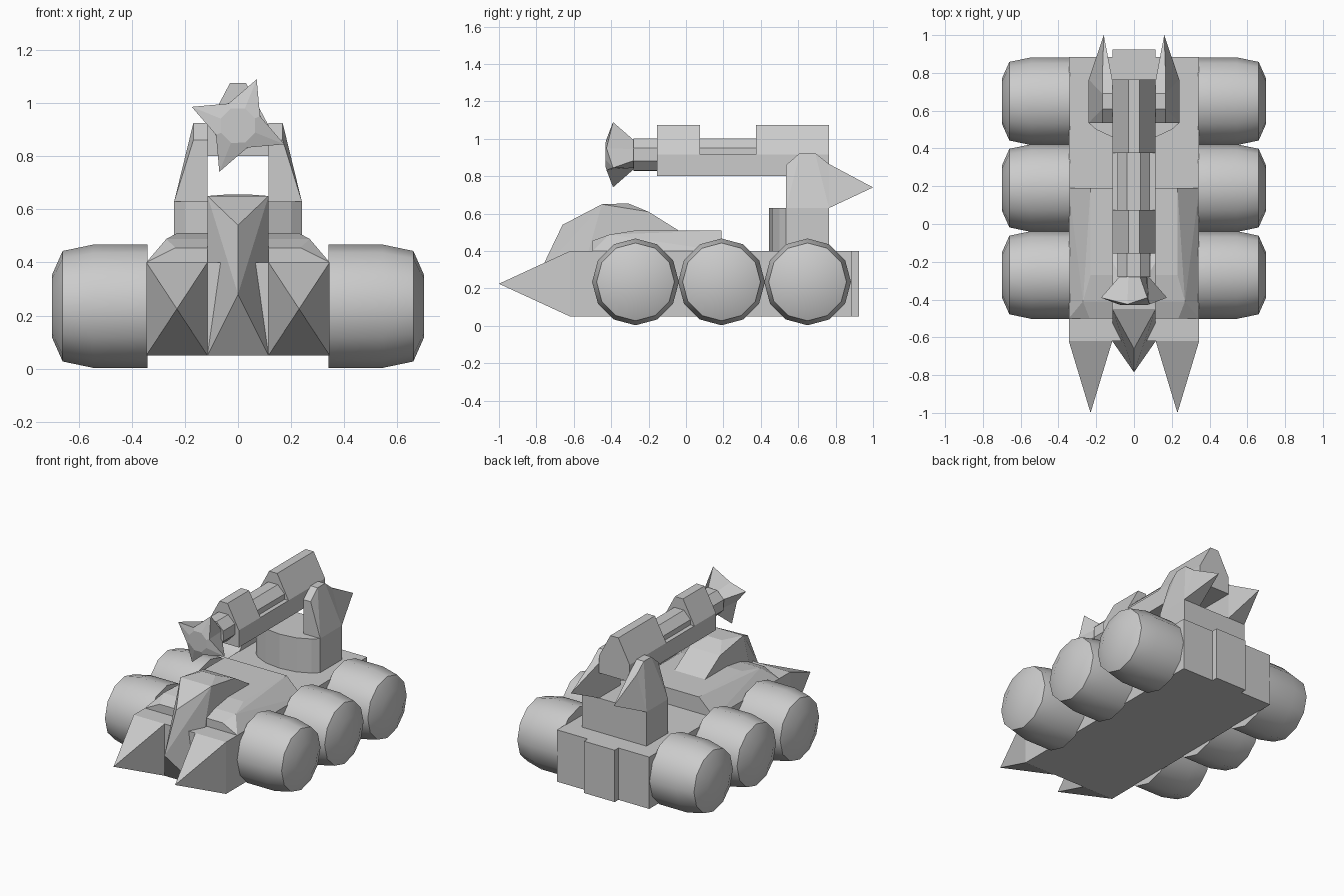
import bpy, bmesh
from math import sin, cos, pi, radians
from mathutils import Vector

if "Cube" in bpy.data.objects:
    bpy.data.objects.remove(bpy.data.objects["Cube"], do_unlink=True)

COLOUR = (0.6, 0.6, 0.6, 1)
grey = bpy.data.materials.new("plain_grey")
grey.use_nodes = True
grey.diffuse_color = COLOUR
grey.node_tree.nodes["Principled BSDF"].inputs["Base Color"].default_value = COLOUR


def finish(name, bm):
    bmesh.ops.recalc_face_normals(bm, faces=bm.faces[:])
    me = bpy.data.meshes.new(name)
    bm.to_mesh(me)
    bm.free()
    ob = bpy.data.objects.new(name, me)
    bpy.context.collection.objects.link(ob)
    me.materials.append(grey)
    return ob


def solid(name, points):
    """Convex solid around a few corner points."""
    bm = bmesh.new()
    for p in points:
        bm.verts.new(p)
    res = bmesh.ops.convex_hull(bm, input=bm.verts[:])
    spare = [g for g in res["geom_interior"] if isinstance(g, bmesh.types.BMVert)]
    bmesh.ops.delete(bm, geom=spare, context="VERTS")
    bmesh.ops.dissolve_limit(bm, angle_limit=radians(1), verts=bm.verts[:], edges=bm.edges[:])
    return finish(name, bm)


def both(points):
    """Add the mirror image of points across x = 0."""
    return list(points) + [(-x, y, z) for x, y, z in points]


def box(name, x0, x1, y0, y1, z0, z1):
    return solid(name, [(x, y, z) for x in (x0, x1) for y in (y0, y1) for z in (z0, z1)])


def loft(name, rings):
    """Skin a row of equal rings and cap both ends."""
    bm = bmesh.new()
    rows = [[bm.verts.new(p) for p in ring] for ring in rings]
    n = len(rows[0])
    for a, b in zip(rows, rows[1:]):
        for i in range(n):
            j = (i + 1) % n
            bm.faces.new((a[i], a[j], b[j], b[i]))
    bm.faces.new(rows[0])
    bm.faces.new(rows[-1])
    return finish(name, bm)


# Hull with the raised rear panel
box("hull", -0.345, 0.345, -0.62, 0.885, 0.05, 0.40)
box("rear_panel", -0.115, 0.115, 0.85, 0.925, 0.05, 0.40)

# Deck with bevelled shoulders
solid("deck", both([(0.345, -0.5, 0.40), (0.235, -0.5, 0.455), (0.27, -0.41, 0.488),
                    (0.23, -0.27, 0.51), (0.23, 0.19, 0.51), (0.345, 0.19, 0.40)]))

# Central cabin with a keeled nose
solid("cabin", [(0, -0.66, 0.54), (0, -0.785, 0.28)] + both([
    (0.115, -0.62, 0.05), (0.115, -0.45, 0.65), (0.05, -0.31, 0.655),
    (0.115, -0.2, 0.61), (0.115, -0.04, 0.51), (0.115, -0.04, 0.05)]))

# Turret base with a rounded front
outline = [(0.24, 0.765), (0.24, 0.535), (0.2, 0.5), (0.115, 0.46), (0, 0.445)]
solid("turret_base", both([(x, y, z) for x, y in outline for z in (0.40, 0.63)]))

# Paired parts: prow spikes, turret fins, wheels
WHEEL = [(0.34, 0.232), (0.545, 0.232), (0.66, 0.208), (0.70, 0.118)]
FIN_TOP = [(0.535, 0.86), (0.61, 0.925), (0.69, 0.925), (0.765, 0.865)]
for side, s in (("left", 1), ("right", -1)):
    solid("prow_spike_" + side,
          [(s * 0.23, -1, 0.225)] +
          [(s * x, -0.62, z) for x in (0.115, 0.345) for z in (0.05, 0.40)])

    lower = [(s * x, y, 0.63) for x in (0.115, 0.24) for y in (0.535, 0.765)]
    upper = [(s * x, y, z) for x in (0.115, 0.168) for y, z in FIN_TOP]
    solid("turret_fin_" + side, lower + upper)
    solid("fin_spike_" + side,
          [(s * 0.16, 1, 0.74)] + [p for p in lower + upper if p[1] > 0.76])

    for place, y in (("front", -0.27), ("middle", 0.19), ("rear", 0.65)):
        rings = [[(s * x, y + r * sin(i * pi / 6), 0.235 + r * cos(i * pi / 6))
                  for i in range(12)] for x, r in WHEEL]
        wheel = loft("wheel_%s_%s" % (place, side), rings)
        bpy.ops.object.select_all(action="DESELECT")
        wheel.select_set(True)
        bpy.context.view_layer.objects.active = wheel
        bpy.ops.object.shade_smooth_by_angle(angle=radians(35))

# Gun housing: one long tray with two ridged covers
box("gun_tray", -0.115, 0.115, -0.155, 0.765, 0.80, 0.915)
for name, y0, y1 in (("front_gun_cover", -0.155, 0.075), ("rear_gun_cover", 0.375, 0.765)):
    solid(name, both([(x, y, z) for y in (y0, y1)
                      for x, z in ((0.115, 0.90), (0.115, 0.915), (0.03, 1.075))]))


def gun_ring(y, radius, turn=0.0):
    return [Vector((radius * cos(turn + i * pi / 4), y, 0.915 + radius * sin(turn + i * pi / 4)))
            for i in range(8)]


# Barrel and four-pointed muzzle
loft("barrel", [gun_ring(y, 0.093, radians(23)) for y in (-0.28, 0.5)])
turn = radians(68)
star = [b if i % 2 else a for i, (a, b) in
        enumerate(zip(gun_ring(-0.39, 0.188, turn), gun_ring(-0.425, 0.09, turn)))]
loft("muzzle", [gun_ring(-0.27, 0.075, turn), star, gun_ring(-0.43, 0.07, turn)])
